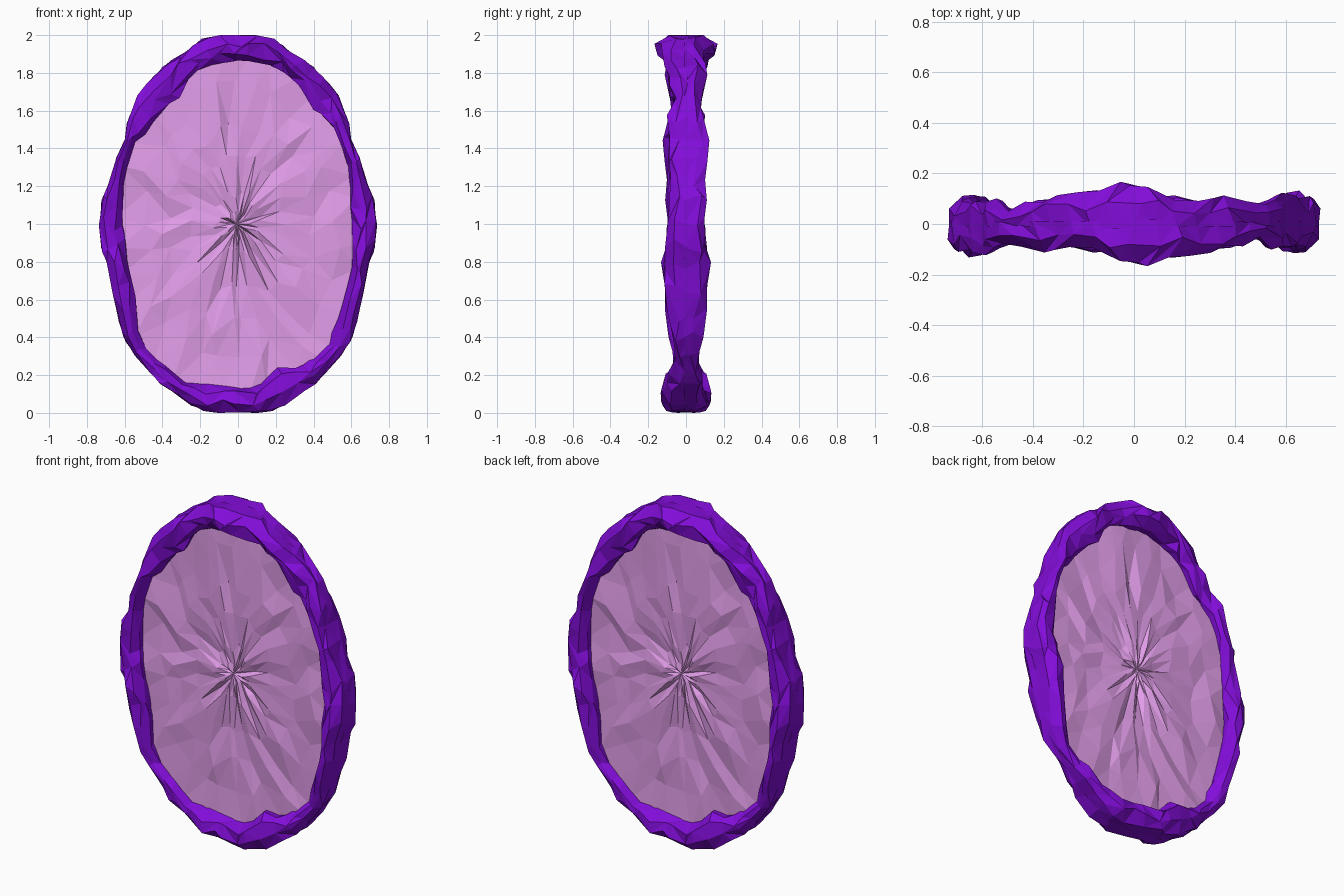
import bpy, math, random
from math import sin, cos, pi, atan2, hypot

if "Cube" in bpy.data.objects:
    bpy.data.objects.remove(bpy.data.objects["Cube"])

random.seed(11)
N = 52          # stations round the oval
CZ, AX, AZ = 1.0, 0.70, 1.0

# Right half of the outer outline (x, z), mirrored for the left half
OUT = [(0.03, 2.0), (0.2, 1.985), (0.3, 1.89), (0.4, 1.84), (0.46, 1.76), (0.52, 1.7),
       (0.58, 1.59), (0.6, 1.44), (0.64, 1.37), (0.67, 1.24), (0.735, 1.1), (0.735, 0.9),
       (0.68, 0.75), (0.665, 0.62), (0.63, 0.49), (0.6, 0.37), (0.5, 0.26), (0.42, 0.16),
       (0.3, 0.09), (0.22, 0.02), (0.04, 0.0)]
# Ragged inner opening seen from the front
INN = [(-0.07, 1.85), (0.08, 1.87), (0.13, 1.84), (0.2, 1.83), (0.29, 1.77), (0.36, 1.66),
       (0.41, 1.6), (0.5, 1.53), (0.55, 1.4), (0.58, 1.3), (0.6, 1.05), (0.61, 0.8),
       (0.56, 0.62), (0.52, 0.45), (0.45, 0.34), (0.35, 0.25), (0.2, 0.24), (0.13, 0.15),
       (-0.05, 0.14), (-0.17, 0.15), (-0.28, 0.16), (-0.38, 0.24), (-0.5, 0.36), (-0.55, 0.5),
       (-0.54, 0.63), (-0.58, 0.78), (-0.61, 1.0), (-0.6, 1.25), (-0.55, 1.43), (-0.46, 1.5),
       (-0.42, 1.6), (-0.3, 1.67), (-0.26, 1.78), (-0.15, 1.85)]
# Rock depth towards the front, clockwise from the top in 15 degree steps
DEPTH = [.18, .14, .12, .06, .12, .08, .11, .13, .11, .06, .11, .15,
         .13, .11, .10, .07, .12, .14, .09, .13, .13, .08, .13, .09]


def polar(points):
    """Turn an outline into sorted (angle, radius) pairs in oval space."""
    return sorted((atan2(x / AX, (z - CZ) / AZ) % (2 * pi), hypot(x / AX, (z - CZ) / AZ))
                  for x, z in points)


def sample(table, a):
    a %= 2 * pi
    ext = [(table[-1][0] - 2 * pi, table[-1][1])] + table + [(table[0][0] + 2 * pi, table[0][1])]
    for (a0, r0), (a1, r1) in zip(ext, ext[1:]):
        if a0 <= a <= a1:
            return r0 + (r1 - r0) * (a - a0) / max(a1 - a0, 1e-6)


OUTER = polar(OUT + [(-x, z) for x, z in OUT])
INNER = polar(INN)
FRONT = [(i * pi / 12, d) for i, d in enumerate(DEPTH)]


def place(a, r, y):
    return (AX * r * sin(a), y, CZ + AZ * r * cos(a))


def material(name, colour):
    m = bpy.data.materials.new(name)
    m.diffuse_color = colour
    m.use_nodes = True
    m.node_tree.nodes["Principled BSDF"].inputs["Base Color"].default_value = m.diffuse_color
    return m


def make(name, verts, faces, mat):
    """Make a front part and its copy turned half way round for the back."""
    mesh = bpy.data.meshes.new(name)
    mesh.from_pydata(verts, [], faces)
    mesh.materials.append(mat)
    for side, turn in (("front_", 0), ("back_", pi)):
        ob = bpy.data.objects.new(side + name, mesh)
        ob.rotation_euler.z = turn
        bpy.context.collection.objects.link(ob)


def split(a, b, c, d):
    """Quad cut along a random diagonal for chipped facets."""
    return [(a, b, c), (a, c, d)] if random.random() < 0.5 else [(a, b, d), (b, c, d)]


# Rocky half-shell of the frame: (fraction from inner to outer edge, depth fraction)
SECTION = [(0.04, -0.1), (0.0, 0.45), (0.27, 0.92), (0.65, 0.97), (0.98, 0.55), (0.95, -0.1)]
K = len(SECTION)
verts, faces = [], []
for i in range(N):
    a0 = 2 * pi * i / N
    lump = random.uniform(0.88, 1.1)
    for k, (t, f) in enumerate(SECTION):
        inside = 1 < k < 4
        a = a0 + random.uniform(-0.045, 0.045) * (0 < k < K - 1)
        ri, ro, d = sample(INNER, a), sample(OUTER, a), sample(FRONT, a)
        t += random.uniform(-0.16, 0.16) if inside else random.uniform(-0.06, 0.05)
        y = -d * f * lump * (random.uniform(0.85, 1.05) if inside else 1)
        if k in (1, 4):
            y += random.uniform(-0.025, 0.025)
        x, y, z = place(a, ri + (ro - ri) * t, y)
        verts.append((max(-0.737, min(0.737, x)), y, max(0, min(2, z))))
for i in range(N):
    j = (i + 1) % N
    for k in range(K - 1):
        faces += split(i * K + k, i * K + k + 1, j * K + k + 1, j * K + k)
make("rock_frame", verts, faces, material("purple_rock", (0.225, 0.004, 0.7, 1)))

# Crumpled portal surface with a few shards radiating from the middle
S = 32
RINGS = [(0.06, .02), (0.19, .02), (0.42, .014), (0.63, .013), (0.83, .014), (1.05, .012)]
verts, faces = [(-0.01, -0.03, CZ)], []
for q, (r, amp) in enumerate(RINGS):
    for i in range(S):
        a = 2 * pi * (i + 0.5 * (q % 2) + random.uniform(-0.3, 0.3)) / S
        rr = r * random.uniform(0.8, 1.2 if q > 0 else 1.6) if q < 2 else r + random.uniform(-.06, .06)
        if q == len(RINGS) - 1:
            rr = r
        verts.append(place(a, rr * sample(INNER, a), -0.03 + random.uniform(-amp, amp)))
for i in range(S):
    j = (i + 1) % S
    faces.append((0, 1 + i, 1 + j))
    for q in range(len(RINGS) - 1):
        b, c = 1 + q * S, 1 + (q + 1) * S
        if q % 2 == 0:      # the next ring is shifted half a step forwards
            faces += [(b + i, c + i, b + j), (b + j, c + i, c + j)]
        else:               # the next ring is shifted half a step back
            faces += [(b + i, c + i, c + j), (b + i, c + j, b + j)]
make("portal_surface", verts, faces, material("pink_glow", (0.76, 0.34, 0.82, 0.9)))
